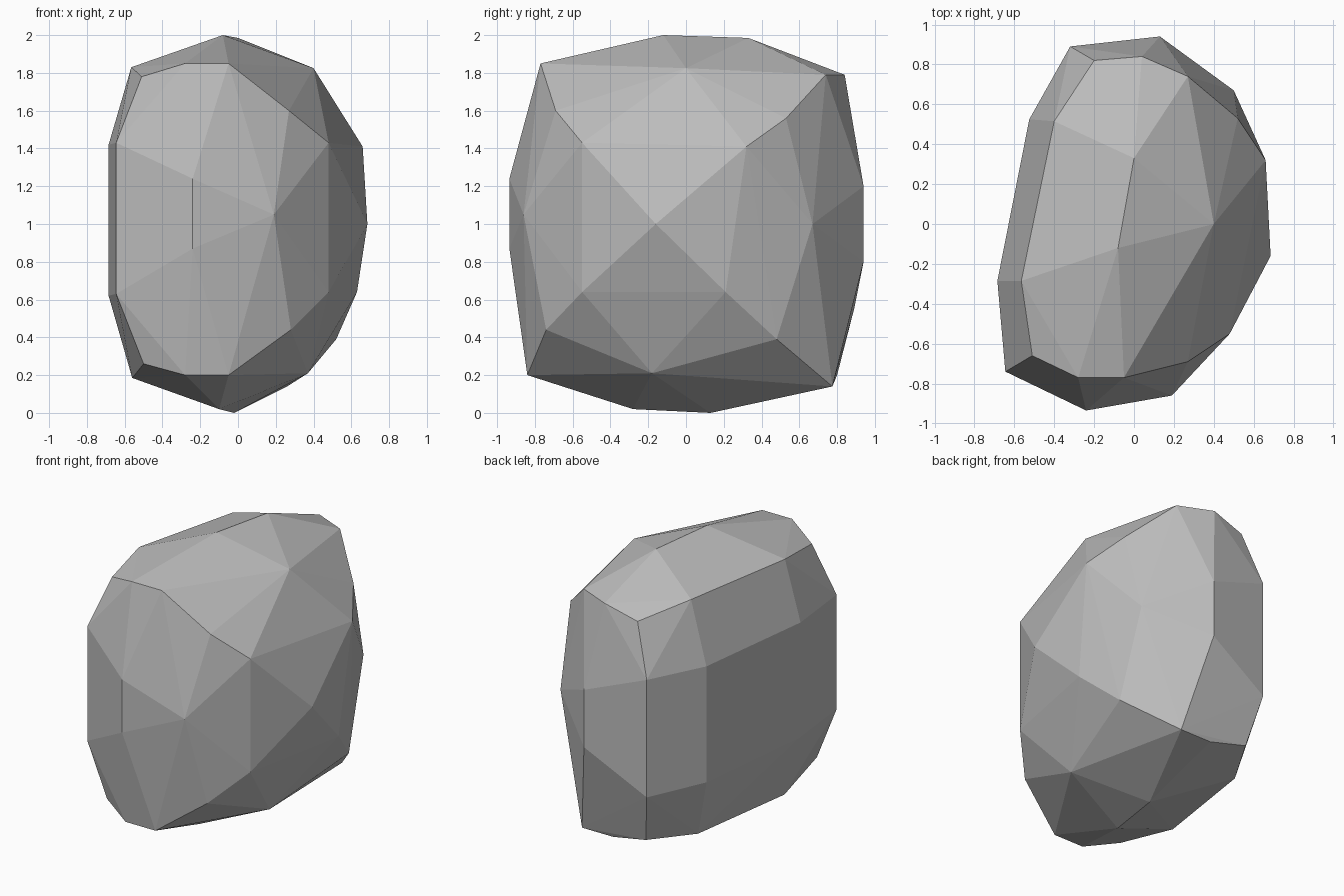
import bpy
import bmesh

# Remove the default object only
default_cube = bpy.data.objects.get("Cube")
if default_cube:
    bpy.data.objects.remove(default_cube, do_unlink=True)


def make_material(name, colour):
    material = bpy.data.materials.new(name)
    material.use_nodes = True
    material.diffuse_color = colour
    shader = next(node for node in material.node_tree.nodes
                  if node.type == "BSDF_PRINCIPLED")
    shader.inputs["Base Color"].default_value = colour
    shader.inputs["Roughness"].default_value = 1
    return material


def make_hull(name, corners, material):
    """Wrap a flat-faced convex stone around its chiselled corners."""
    mesh = bpy.data.meshes.new(name)
    shape = bmesh.new()
    for corner in corners:
        shape.verts.new(corner)
    bmesh.ops.convex_hull(shape, input=shape.verts[:])
    # Drop any corner which ended up inside the stone
    loose = [vert for vert in shape.verts if not vert.link_faces]
    bmesh.ops.delete(shape, geom=loose, context="VERTS")
    bmesh.ops.recalc_face_normals(shape, faces=shape.faces[:])
    for face in shape.faces:
        face.smooth = False
    shape.to_mesh(mesh)
    shape.free()
    mesh.materials.append(material)
    stone = bpy.data.objects.new(name, mesh)
    bpy.context.scene.collection.objects.link(stone)
    return stone


def columns(*entries):
    """Each upright edge gives a lower and an upper corner."""
    for x, y, low, high in entries:
        yield from ((x, y, low), (x, y, high))


# Upright edges around the waist of the stone
waist = list(columns(
    (-.645, -.74, .63, 1.43),
    (-.685, -.285, .62, 1.42),
    (-.525, .525, .57, 1.38),
    (-.32, .89, .55, 1.37),
    (.13, .94, .8, 1.2),
    (.48, -.55, .64, 1.43),
    (-.24, -.935, .87, 1.24),
))

# Single points that stick out between the upright edges
knobs = [
    (.19, -.86, 1.05), (.685, -.16, 1), (.5, .67, 1),
    (.66, .32, 1.41), (.63, .21, .64), (.52, .48, .39),
    (.52, .53, 1.56), (.27, -.69, 1.6), (.28, -.74, .44),
]

# Shoulder ring and the short ridge that forms the crown
crown = [
    (-.51, -.66, 1.78), (-.28, -.77, 1.85), (-.05, -.77, 1.85),
    (.4, 0, 1.825), (.27, .74, 1.79), (.04, .84, 1.79),
    (-.2, .82, 1.72), (-.4, .515, 1.81), (-.565, -.285, 1.83),
    (-.08, -.12, 2), (0, .33, 1.985),
]

# Foot ring and the short ridge the stone rests on
foot = [
    (-.5, -.73, .26), (-.28, -.84, .2), (-.05, -.84, .2),
    (.37, -.18, .21), (.26, .775, .14), (.02, .775, .14),
    (-.25, .8, .2), (-.43, .48, .17), (-.56, -.285, .185),
    (-.1, -.28, .02), (-.02, .13, 0),
]

stone_grey = make_material("stone grey", (.5, .5, .5, 1))
make_hull("boulder", waist + knobs + crown + foot, stone_grey)
